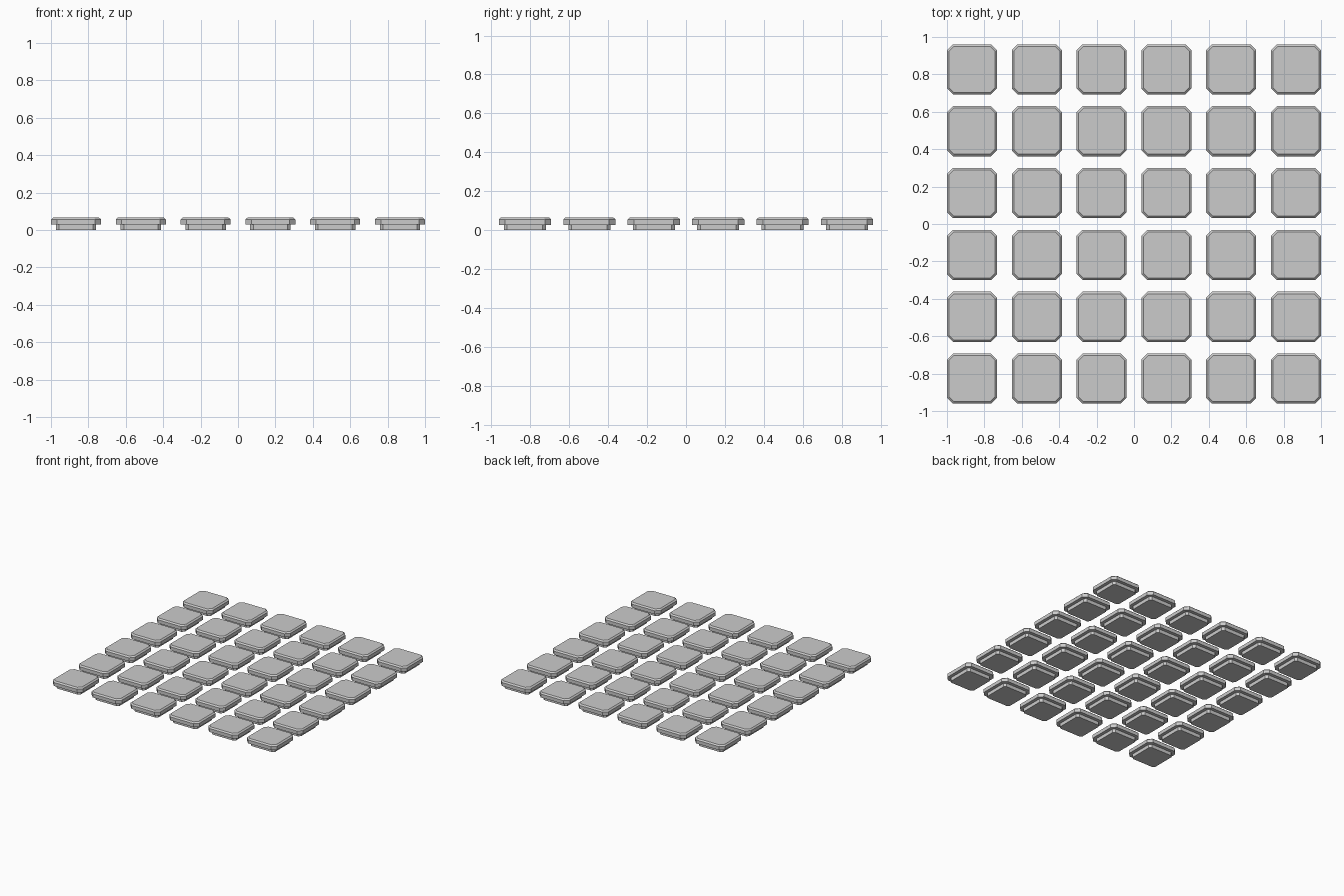
import bpy
import bmesh

if "Cube" in bpy.data.objects:
    bpy.data.objects.remove(bpy.data.objects["Cube"])

SIZE = 0.268      # tile width
CORNER = 0.032    # corner cut of the widest outline
COLS = ROWS = 6
PITCH_X, PITCH_Y = 0.3464, 0.3308
# (inset, height) of each outline ring from the foot to the top face
RINGS = [(0.026, 0.0), (0.026, 0.028), (0.0, 0.028), (0.0, 0.056), (0.011, 0.066)]


def outline(inset):
    """Square with cut corners, offset inwards evenly."""
    h = SIZE / 2 - inset
    k = h - (CORNER - 0.586 * inset)
    return [(-k, -h), (k, -h), (h, -k), (h, k), (k, h), (-k, h), (-h, k), (-h, -k)]


# Stepped tile: narrow foot, overhanging cap, bevelled top
bm = bmesh.new()
loops = [[bm.verts.new((x, y, z)) for x, y in outline(i)] for i, z in RINGS]
for a, b in zip(loops, loops[1:]):
    for n in range(8):
        m = (n + 1) % 8
        bm.faces.new((a[n], a[m], b[m], b[n]))
bm.faces.new(loops[0][::-1])
bm.faces.new(loops[-1])
bmesh.ops.recalc_face_normals(bm, faces=bm.faces)
mesh = bpy.data.meshes.new("tile")
bm.to_mesh(mesh)
bm.free()

# Grid of separate tiles
for r in range(ROWS):
    for c in range(COLS):
        tile = bpy.data.objects.new(f"tile_{r + 1}_{c + 1}", mesh)
        tile.location = ((c - (COLS - 1) / 2) * PITCH_X, (r - (ROWS - 1) / 2) * PITCH_Y, 0)
        bpy.context.collection.objects.link(tile)
